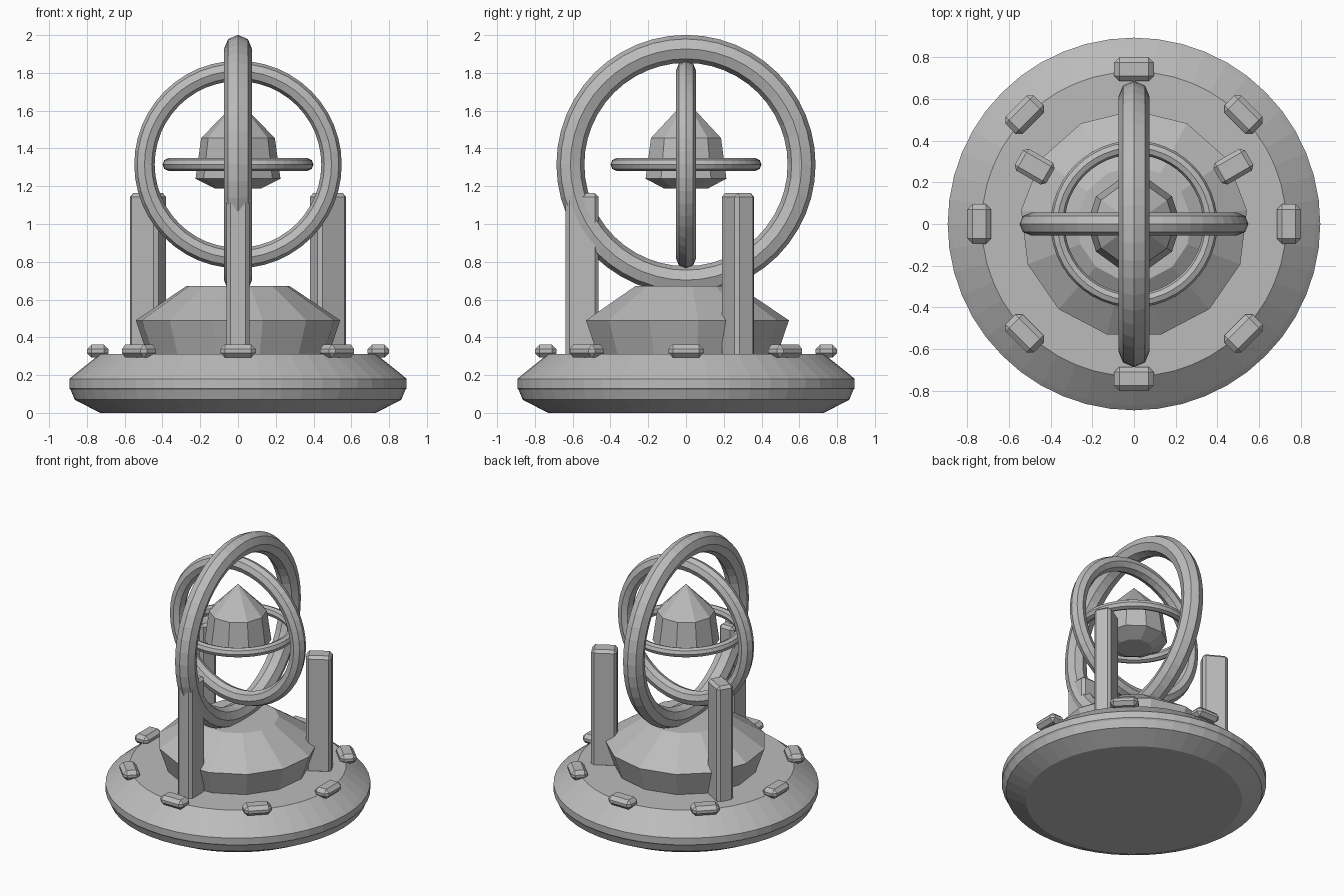
import bpy, bmesh, math
from mathutils import Matrix

if "Cube" in bpy.data.objects:
    bpy.data.objects.remove(bpy.data.objects["Cube"])

grey = bpy.data.materials.new("stone_grey")
grey.diffuse_color = (0.5, 0.5, 0.5, 1)
grey.use_nodes = True
grey.node_tree.nodes["Principled BSDF"].inputs["Base Color"].default_value = grey.diffuse_color


def finish(name, bm):
    bmesh.ops.recalc_face_normals(bm, faces=bm.faces)
    me = bpy.data.meshes.new(name)
    bm.to_mesh(me)
    bm.free()
    me.materials.append(grey)
    ob = bpy.data.objects.new(name, me)
    bpy.context.collection.objects.link(ob)
    return ob


def lathe(name, profile, n, start):
    """Closed solid of revolution; radius 0 makes a point, other ends are capped."""
    bm = bmesh.new()
    rows = []
    for r, z in profile:
        if r == 0:
            rows.append([bm.verts.new((0, 0, z))] * n)
        else:
            rows.append([bm.verts.new((r * math.cos(start + math.tau * i / n),
                                       r * math.sin(start + math.tau * i / n), z))
                         for i in range(n)])
    for a, b in zip(rows, rows[1:]):
        for i in range(n):
            j = (i + 1) % n
            bm.faces.new(list(dict.fromkeys((a[i], a[j], b[j], b[i]))))
    for row in (rows[0], rows[-1]):
        if row[0] is not row[1]:
            bm.faces.new(row)
    return finish(name, bm)


def ring(name, major, minor, rot, n=48, m=8):
    bm = bmesh.new()
    rows = []
    for i in range(n):
        a = math.tau * i / n
        row = []
        for k in range(m):
            t = math.tau * k / m
            r = major + minor * math.cos(t)
            row.append(bm.verts.new((r * math.cos(a), r * math.sin(a), minor * math.sin(t))))
        rows.append(row)
    for i in range(n):
        a, b = rows[i], rows[(i + 1) % n]
        for k in range(m):
            q = (k + 1) % m
            bm.faces.new((a[k], b[k], b[q], a[q]))
    bm.transform(Matrix.Translation((0, 0, 1.315)) @ rot)
    return finish(name, bm)


def block(name, size, radius, z, angle, bevel):
    """Chamfered block placed around the centre, local x pointing outward."""
    bm = bmesh.new()
    bmesh.ops.create_cube(bm, size=1)
    bm.transform(Matrix.Diagonal((*size, 1)))
    bmesh.ops.bevel(bm, geom=bm.edges[:], offset=bevel, segments=1, affect='EDGES')
    bm.transform(Matrix.Rotation(angle, 4, 'Z') @ Matrix.Translation((radius, 0, z)))
    return finish(name, bm)


# Round base and faceted mound
lathe("base", [(0.73, 0), (0.865, 0.07), (0.885, 0.12), (0.893, 0.13),
               (0.893, 0.18), (0.87, 0.2), (0.73, 0.312)], 48, 0)
lathe("mound", [(0.48, 0.3), (0.545, 0.49), (0.275, 0.672)], 13, math.pi / 2)

# Studs around the rim
for i in range(8):
    block(f"rim_stud_{i + 1}", (0.115, 0.19, 0.07), 0.742, 0.327, i * math.pi / 4, 0.025)

# Three upright pillars
for i in range(3):
    block(f"pillar_{i + 1}", (0.175, 0.12, 0.87), 0.55, 0.728,
          math.radians(-90 + 120 * i), 0.02)

# Nested rings
ring("outer_ring", 0.612, 0.074, Matrix.Rotation(math.pi / 2, 4, 'Y'))
ring("middle_ring", 0.495, 0.054, Matrix.Rotation(math.pi / 2, 4, 'X'))
ring("inner_ring", 0.366, 0.034, Matrix.Identity(4))

# Floating pointed core
lathe("core", [(0.12, 1.187), (0.225, 1.24), (0.195, 1.455), (0, 1.655)], 10, 0)
